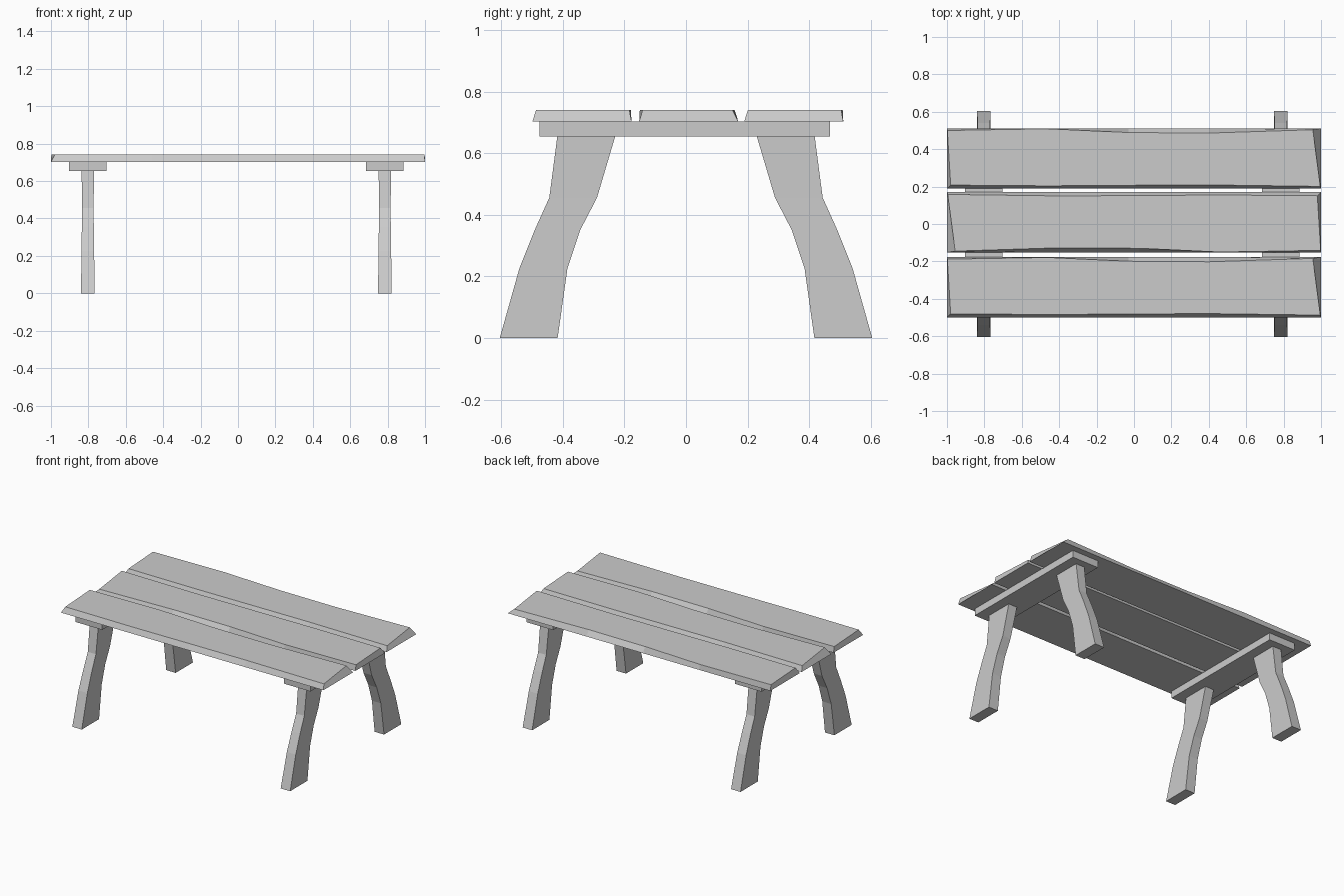
import bpy
import bmesh

if "Cube" in bpy.data.objects:
    bpy.data.objects.remove(bpy.data.objects["Cube"])


def make_object(name, rings):
    """Skin a list of equal closed rings into a capped solid."""
    bm = bmesh.new()
    loops = [[bm.verts.new(p) for p in ring] for ring in rings]
    n = len(loops[0])
    for a, b in zip(loops, loops[1:]):
        for i in range(n):
            j = (i + 1) % n
            bm.faces.new((a[i], a[j], b[j], b[i]))
    bm.faces.new(loops[0])
    bm.faces.new(loops[-1])
    bmesh.ops.recalc_face_normals(bm, faces=bm.faces)
    mesh = bpy.data.meshes.new(name)
    bm.to_mesh(mesh)
    bm.free()
    obj = bpy.data.objects.new(name, mesh)
    bpy.context.collection.objects.link(obj)
    return obj


# Planks: straight bottom, uneven hand-cut top edge.
# Station: bottom x, near top point (x, y), far top point (x, y)
PLANK = [
    (-1.00, (-0.980, -0.142), (-0.998, 0.150)),
    (-0.46, (-0.460, -0.146), (-0.460, 0.159)),
    (-0.03, (-0.030, -0.143), (-0.030, 0.139)),
    (0.40, (0.400, -0.141), (0.400, 0.136)),
    (1.00, (0.996, -0.149), (0.956, 0.154)),
]
Z_BAR, Z_PLANK, Z_TOP = 0.655, 0.703, 0.741


def plank(name, y, turn=1):
    rings = []
    for x, near, far in PLANK:
        ring = [(x, -0.161, Z_PLANK), (x, 0.161, Z_PLANK),
                (*far, Z_TOP), (*near, Z_TOP)]
        rings.append([(turn * px, turn * py + y, pz) for px, py, pz in ring])
    return make_object(name, rings)


plank("front_plank", -0.338)
plank("middle_plank", 0.009, turn=-1)
plank("back_plank", 0.350)

# Curved legs: z, inner y, outer y, half thickness
LEG = [
    (0.000, 0.417, 0.605, 0.036),
    (0.227, 0.385, 0.541, 0.034),
    (0.352, 0.343, 0.491, 0.032),
    (0.456, 0.289, 0.444, 0.031),
    (Z_BAR, 0.230, 0.418, 0.033),
]

for side, x in (("left", -0.803), ("right", 0.785)):
    # Cross bar under the planks
    make_object(side + "_cross_bar", [
        [(x - 0.101, y, Z_BAR), (x + 0.101, y, Z_BAR),
         (x + 0.101, y, Z_PLANK), (x - 0.101, y, Z_PLANK)]
        for y in (-0.476, 0.468)])
    # Mirrored pair of legs
    for end, s in (("front", -1), ("back", 1)):
        make_object(f"{end}_{side}_leg", [
            [(x - t, s * a, z), (x + t, s * a, z),
             (x + t, s * b, z), (x - t, s * b, z)]
            for z, a, b, t in LEG])
